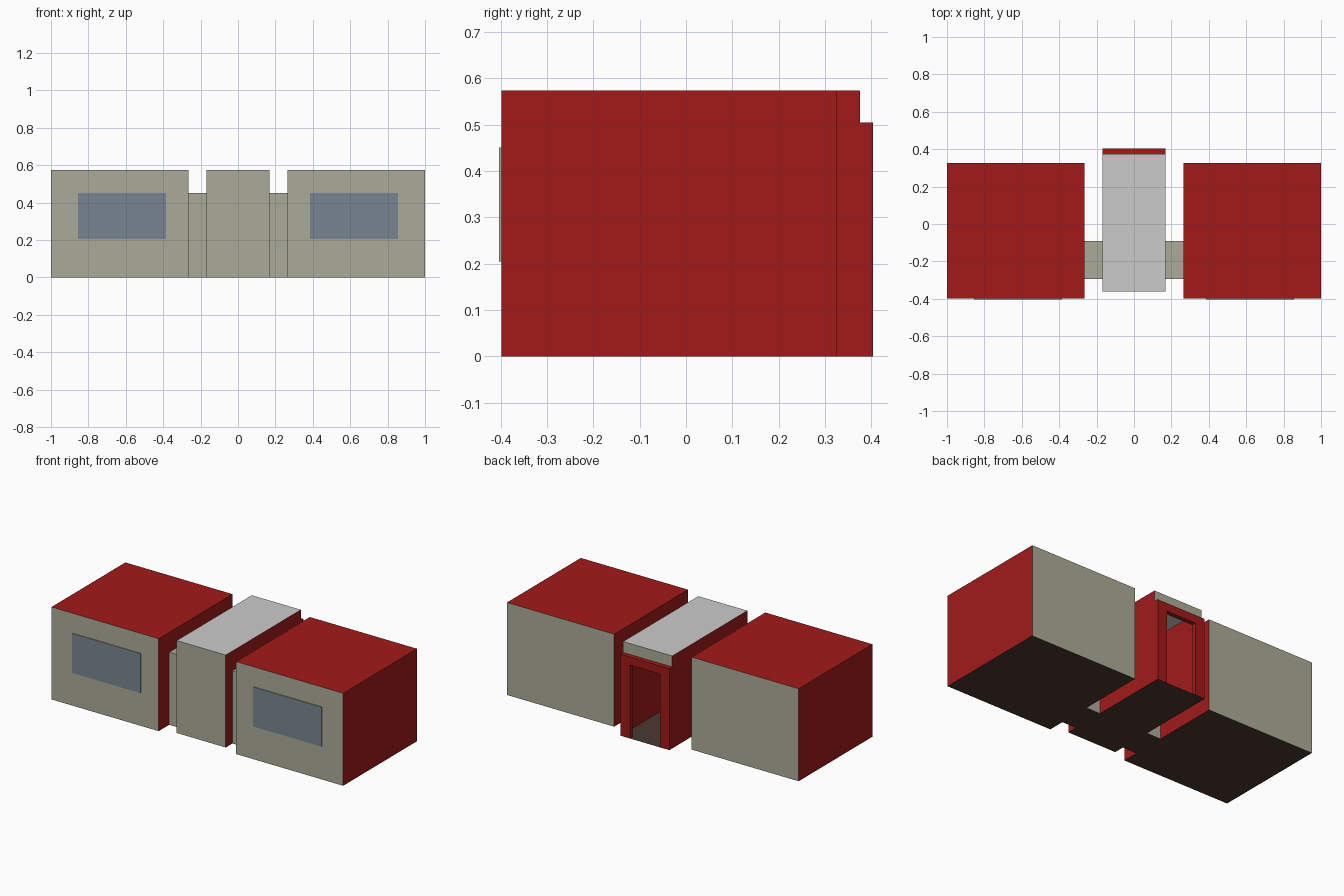
import bpy

if "Cube" in bpy.data.objects:
    bpy.data.objects.remove(bpy.data.objects["Cube"])


def material(name, rgb):
    m = bpy.data.materials.new(name)
    m.diffuse_color = (*rgb, 1)
    m.use_nodes = True
    m.node_tree.nodes["Principled BSDF"].inputs["Base Color"].default_value = m.diffuse_color
    return m


RED = material("red_wall", (0.36, 0.01, 0.01))
BEIGE = material("beige_wall", (0.41, 0.41, 0.32))
GLASS = material("window_blue", (0.19, 0.235, 0.29))
BROWN = material("dark_floor", (0.07, 0.04, 0.03))
GREY = material("grey_roof", (0.8, 0.8, 0.8))

# corner index = 4*ix + 2*iy + iz
SIDES = {
    "left": (0, 1, 3, 2), "right": (4, 6, 7, 5),
    "front": (0, 4, 5, 1), "back": (2, 3, 7, 6),
    "bottom": (0, 2, 6, 4), "top": (1, 5, 7, 3),
}


def box(name, xs, ys, zs, **mats):
    """Box whose named sides get a material; unnamed sides stay open."""
    xs = sorted(xs)
    verts = [(x, y, z) for x in xs for y in ys for z in zs]
    mesh = bpy.data.meshes.new(name)
    mesh.from_pydata(verts, [], [SIDES[s] for s in mats])
    used = list(dict.fromkeys(mats.values()))
    for m in used:
        mesh.materials.append(m)
    for poly, m in zip(mesh.polygons, mats.values()):
        poly.material_index = used.index(m)
    mesh.validate()
    obj = bpy.data.objects.new(name, mesh)
    bpy.context.collection.objects.link(obj)
    return obj


H = 0.573      # wall height
HALL = 0.168   # half width of the entrance hall
DOOR = 0.103   # half width of the door opening
BACK = 0.375   # back of the hall
END = 0.403    # outer face of the door frame

for s, tag in ((-1, "left"), (1, "right")):
    # side room
    box(f"{tag}_room", (s * 0.265, s), (-0.398, 0.325), (0, H),
        left=RED, right=RED, top=RED, front=BEIGE, back=BEIGE, bottom=BROWN)
    # slightly raised window
    box(f"{tag}_window", (s * 0.385, s * 0.855), (-0.403, -0.398), (0.205, 0.45),
        front=GLASS, left=BEIGE, right=BEIGE, top=BEIGE, bottom=BEIGE)
    # passage joining room and hall
    box(f"{tag}_passage", (s * HALL, s * 0.265), (-0.295, -0.09), (0, 0.45),
        front=BEIGE, back=BEIGE, top=BEIGE, bottom=BROWN)
    # door jamb
    box(f"{tag}_door_jamb", (s * DOOR, s * HALL), (BACK, END), (0, 0.455),
        left=RED, right=RED, front=RED, back=RED, bottom=BROWN)

# hollow entrance hall, open at the back
box("entrance_hall", (-HALL, HALL), (-0.36, BACK), (0, H),
    left=RED, right=RED, front=BEIGE, top=GREY, bottom=BROWN)
# wall strip above the door frame
box("back_fascia", (-HALL, HALL), (BACK, BACK), (0.505, H), back=BEIGE)
# door frame head
box("door_head", (-HALL, HALL), (BACK, END), (0.455, 0.505),
    left=RED, right=RED, front=RED, back=RED, top=RED, bottom=RED)
# threshold floor inside the frame
box("threshold", (-DOOR, DOOR), (BACK, END), (0, 0), bottom=BROWN)
